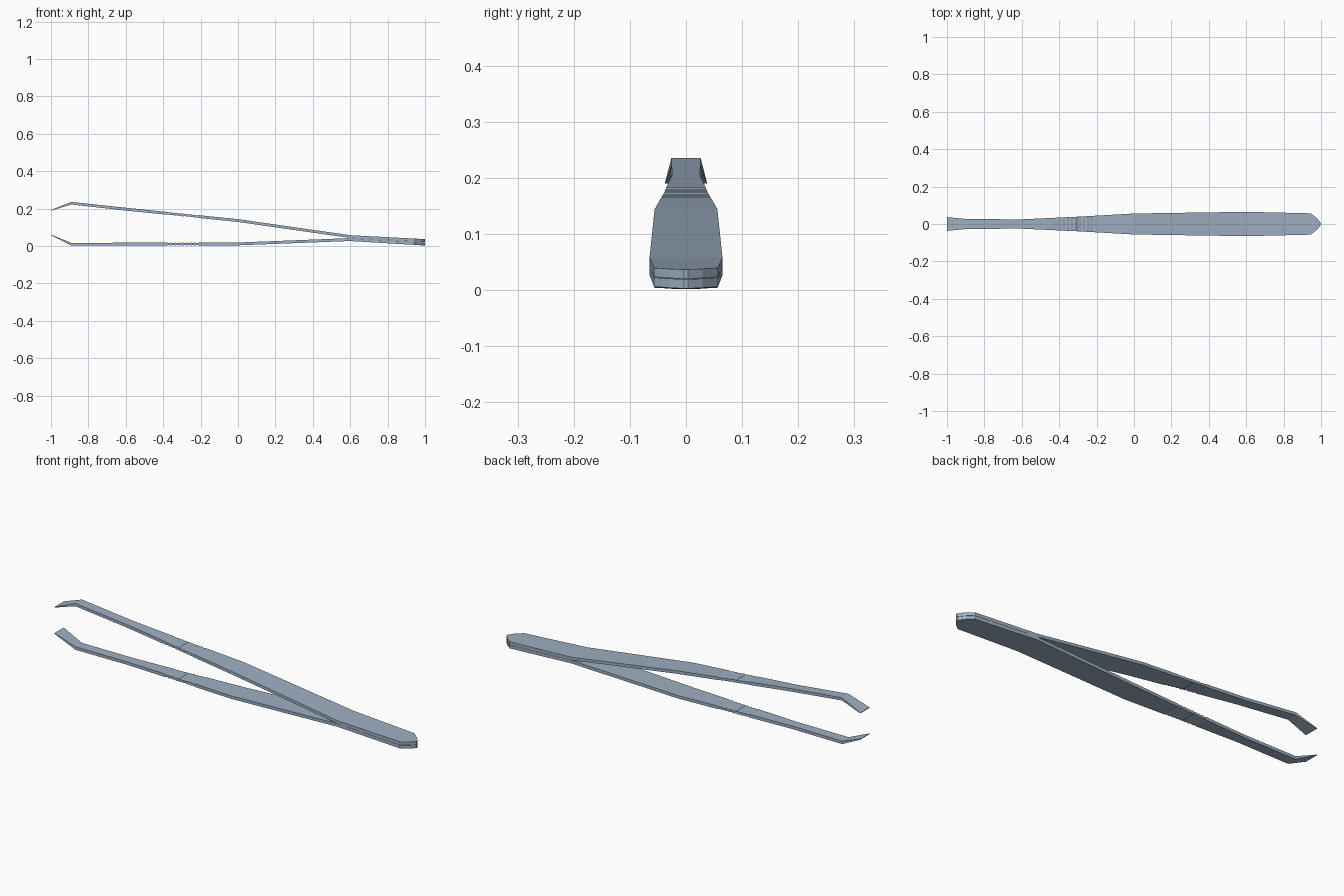
import bpy
import bmesh

old = bpy.data.objects.get("Cube")
if old:
    bpy.data.objects.remove(old, do_unlink=True)

steel = bpy.data.materials.new("blue_grey_steel")
COLOUR = (0.34, 0.43, 0.54, 1)
steel.diffuse_color = COLOUR
steel.use_nodes = True
steel.node_tree.nodes["Principled BSDF"].inputs["Base Color"].default_value = COLOUR

# Width outline seen from above: (x, half width)
OUTLINE = [(-1, 0.037), (-0.89, 0.026), (-0.6, 0.025), (-0.3, 0.039), (0, 0.056),
           (0.6, 0.065), (0.945, 0.057), (0.98, 0.029), (1, 0.004)]
# Side profiles: (x, bottom z, top z)
UPPER = [(-1, 0.190, 0.193), (-0.89, 0.222, 0.236), (-0.6, 0.190, 0.205),
         (0, 0.129, 0.144), (0.6, 0.043, 0.058), (1, 0.0205, 0.037)]
LOWER = [(-1, 0.058, 0.061), (-0.89, 0.002, 0.017), (-0.6, 0.003, 0.018),
         (0, 0.004, 0.019), (0.6, 0.027, 0.0425), (1, 0.003, 0.0195)]

# Grip ridges: alternating crest and groove stations
RIDGE_START, RIDGE_END, RIDGES, DEPTH = -0.38, -0.21, 8, 0.003
STEP = (RIDGE_END - RIDGE_START) / (2 * RIDGES)
GRIP = {round(RIDGE_START + i * STEP, 5): DEPTH * (i % 2) for i in range(2 * RIDGES + 1)}


def sample(table, x, col):
    """Linear interpolation of one column of a station table."""
    for a, b in zip(table, table[1:]):
        if x <= b[0]:
            t = (x - a[0]) / (b[0] - a[0])
            return a[col] + (b[col] - a[col]) * t
    return table[-1][col]


def make_arm(name, profile):
    """Loft a flat bar through every width, bend and ridge station."""
    xs = sorted({p[0] for p in OUTLINE} | {p[0] for p in profile} | set(GRIP))
    bm = bmesh.new()
    rings = []
    for x in xs:
        w = sample(OUTLINE, x, 1)
        cut = GRIP.get(x, 0)
        lo = sample(profile, x, 1) + cut
        hi = sample(profile, x, 2) - cut
        rings.append([bm.verts.new(c) for c in
                      ((x, -w, lo), (x, w, lo), (x, w, hi), (x, -w, hi))])
    for a, b in zip(rings, rings[1:]):
        for i in range(4):
            j = (i + 1) % 4
            bm.faces.new((a[i], a[j], b[j], b[i]))
    bm.faces.new(rings[0])
    bm.faces.new(rings[-1])
    bmesh.ops.recalc_face_normals(bm, faces=bm.faces)
    mesh = bpy.data.meshes.new(name)
    bm.to_mesh(mesh)
    bm.free()
    mesh.materials.append(steel)
    obj = bpy.data.objects.new(name, mesh)
    bpy.context.collection.objects.link(obj)


make_arm("upper_arm", UPPER)
make_arm("lower_arm", LOWER)
